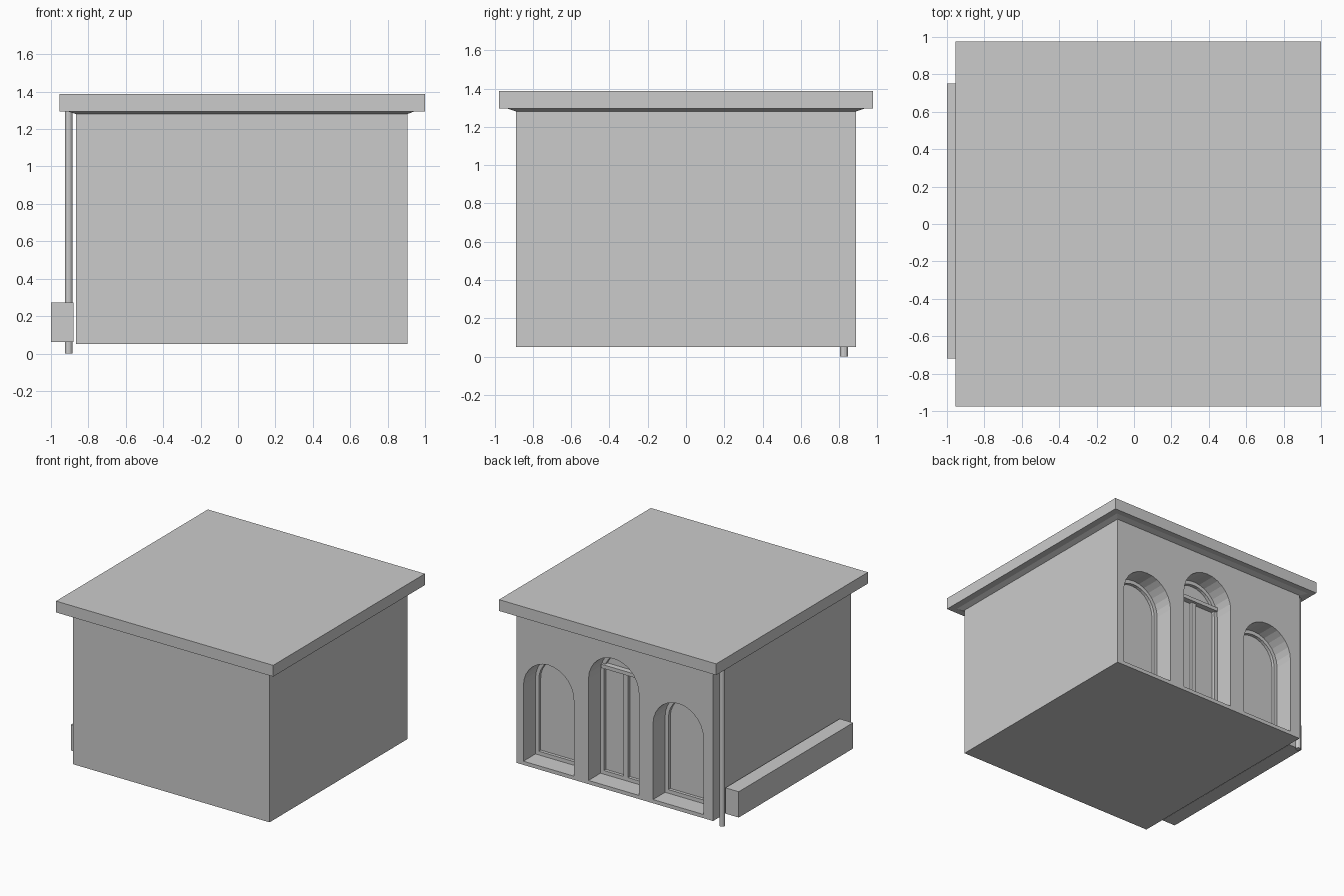
import bpy, bmesh, math

if "Cube" in bpy.data.objects:
    bpy.data.objects.remove(bpy.data.objects["Cube"])

def new_object(name, bm):
    bmesh.ops.recalc_face_normals(bm, faces=bm.faces)
    me = bpy.data.meshes.new(name)
    bm.to_mesh(me)
    bm.free()
    ob = bpy.data.objects.new(name, me)
    bpy.context.collection.objects.link(ob)
    return ob

def lathe_loops(name, loops):
    """Closed solid skinned through a list of equal-length loops."""
    bm = bmesh.new()
    rings = [[bm.verts.new(p) for p in loop] for loop in loops]
    n = len(rings[0])
    for a, b in zip(rings, rings[1:]):
        for i in range(n):
            j = (i + 1) % n
            bm.faces.new((a[i], a[j], b[j], b[i]))
    bm.faces.new(rings[0])
    bm.faces.new(rings[-1])
    return new_object(name, bm)

def rect(x0, x1, y0, y1, z):
    return [(x0, y0, z), (x1, y0, z), (x1, y1, z), (x0, y1, z)]

def box(name, x0, x1, y0, y1, z0, z1):
    return lathe_loops(name, [rect(x0, x1, y0, y1, z0), rect(x0, x1, y0, y1, z1)])

def arch(cx, r, z0, spring, y, seg=14):
    """Round-headed outline in the xz plane."""
    pts = [(cx + r * math.cos(math.pi * i / seg), y,
            spring + r * math.sin(math.pi * i / seg)) for i in range(seg + 1)]
    return [(cx + r, y, z0)] + pts + [(cx - r, y, z0)]

def arch_ring(name, cx, r, z0, spring, w, y0, y1):
    """Arched frame of width w between depths y0 and y1."""
    bm = bmesh.new()
    loops = [arch(cx, r, z0, spring, y0), arch(cx, r, z0, spring, y1),
             arch(cx, r - w, z0 + w, spring, y1), arch(cx, r - w, z0 + w, spring, y0)]
    rings = [[bm.verts.new(p) for p in l] for l in loops]
    n = len(rings[0])
    for k in range(4):
        a, b = rings[k], rings[(k + 1) % 4]
        for i in range(n):
            j = (i + 1) % n
            bm.faces.new((a[i], a[j], b[j], b[i]))
    return new_object(name, bm)

# Main block
BACK, R, SILL = 0.887, 0.227, 0.08
walls = box("walls", -0.865, 0.905, -0.887, BACK, 0.05, 1.285)

# Arched recesses and their frames on the back wall
FACE = BACK - 0.155
PANE = FACE - 0.025
for name, cx, spring in (("left_window", 0.616, 0.695),
                         ("centre_door", 0.03, 0.905),
                         ("right_window", -0.551, 0.695)):
    cutter = lathe_loops(name + "_cutter", [arch(cx, R, SILL, spring, PANE),
                                            arch(cx, R, SILL, spring, BACK + 0.1)])
    cutter.hide_render = True
    cutter.hide_set(True)
    mod = walls.modifiers.new(name, "BOOLEAN")
    mod.operation = "DIFFERENCE"
    mod.solver = "EXACT"
    mod.object = cutter
    arch_ring(name + "_frame", cx, R, SILL, spring, 0.03, PANE, FACE)

# Door mullion and transom
box("door_mullion", 0.01, 0.05, PANE - 0.005, FACE, SILL + 0.01, 0.96)
box("door_transom", 0.03 - 0.21, 0.03 + 0.21, PANE - 0.005, FACE + 0.02, 0.95, 0.98)

# Roof slab with sloped moulding beneath
lathe_loops("roof", [rect(-0.865, 0.905, -0.887, 0.887, 1.28),
                     rect(-0.91, 0.945, -0.93, 0.93, 1.295),
                     rect(-0.955, 1.0, -0.976, 0.976, 1.295),
                     rect(-0.955, 1.0, -0.976, 0.976, 1.387)])

# Low side ledge
box("side_ledge", -1.0, -0.88, -0.72, 0.75, 0.062, 0.272)

# Drain pipe
bpy.ops.mesh.primitive_cylinder_add(vertices=12, radius=0.021, depth=1.297,
                                    location=(-0.905, 0.825, 0.6485))
bpy.context.object.name = "drain_pipe"
